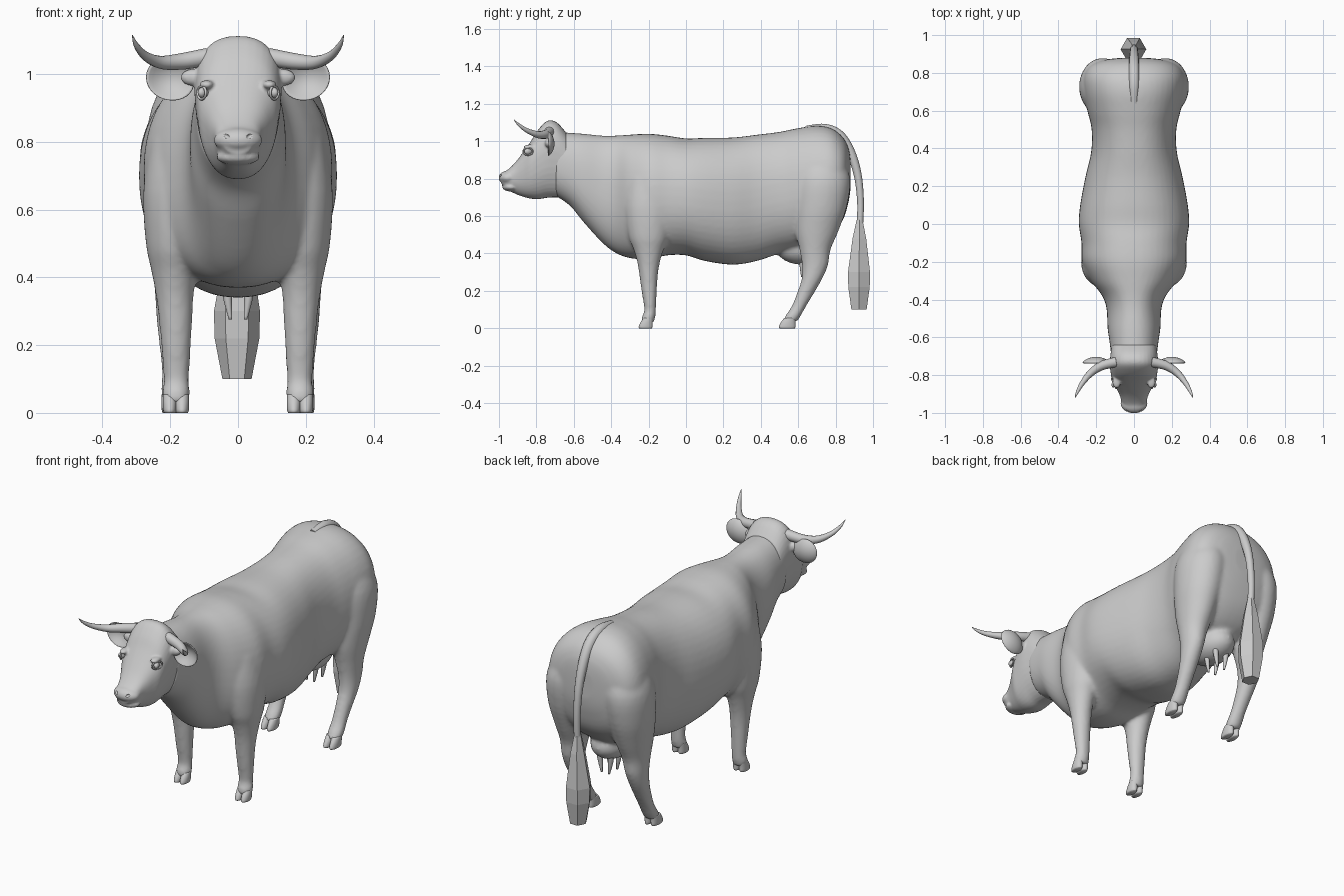
import bpy, bmesh, math
from mathutils import Matrix, Vector

cube = bpy.data.objects.get("Cube")
if cube:
    bpy.data.objects.remove(cube, do_unlink=True)

hide = bpy.data.materials.new("pale_grey")
hide.use_nodes = True
hide.diffuse_color = (0.6, 0.6, 0.6, 1)
hide.node_tree.nodes["Principled BSDF"].inputs["Base Color"].default_value = hide.diffuse_color


def resample(rows, steps):
    """Smooth curve through rows of numbers."""
    out = []
    for i in range(len(rows) - 1):
        a, b = rows[max(i - 1, 0)], rows[i]
        c, d = rows[i + 1], rows[min(i + 2, len(rows) - 1)]
        for k in range(steps):
            t = k / steps
            out.append([q + 0.5 * t * (r - p + t * (2 * p - 5 * q + 4 * r - s + t * (3 * (q - r) + s - p)))
                        for p, q, r, s in zip(a, b, c, d)])
    return out + [list(rows[-1])]


def loft(bm, rows, upright=False, power=2.0, egg=0.0, sides=32, steps=4, smooth=True):
    """Skin rings of (x, y, z, radius, radius); upright rings face along y."""
    rings = []
    for x, y, z, ra, rb in resample(rows, steps):
        ring = []
        for i in range(sides):
            a = math.tau * i / sides
            u = math.copysign(abs(math.cos(a)) ** (2 / power), math.cos(a))
            v = math.copysign(abs(math.sin(a)) ** (2 / power), math.sin(a))
            u *= 1 + egg * v
            ring.append(bm.verts.new((x + ra * u, y, z + rb * v) if upright
                                     else (x + ra * u, y + rb * v, z)))
        rings.append(ring)
    faces = [bm.faces.new(rings[0]), bm.faces.new(rings[-1])]
    for r, s in zip(rings, rings[1:]):
        for i in range(sides):
            j = (i + 1) % sides
            faces.append(bm.faces.new((r[i], r[j], s[j], s[i])))
    for f in faces:
        f.smooth = smooth
    bmesh.ops.recalc_face_normals(bm, faces=faces)


def ball(bm, centre, size, turn=0, axis='Y'):
    m = Matrix.Translation(centre) @ Matrix.Rotation(turn, 4, axis) @ Matrix.Diagonal((*size, 1))
    made = bmesh.ops.create_uvsphere(bm, u_segments=24, v_segments=16, radius=1, matrix=m)
    for v in made["verts"]:
        for f in v.link_faces:
            f.smooth = True
    return made["verts"]


def finish(name, bm):
    mesh = bpy.data.meshes.new(name)
    bm.to_mesh(mesh)
    bm.free()
    mesh.materials.append(hide)
    obj = bpy.data.objects.new(name, mesh)
    bpy.context.collection.objects.link(obj)
    return obj


def fuse(obj, voxel, rounds):
    """Blend overlapping volumes into one soft skin."""
    m = obj.modifiers.new("fuse", 'REMESH')
    m.mode, m.voxel_size, m.use_smooth_shade = 'VOXEL', voxel, True
    m = obj.modifiers.new("soften", 'SMOOTH')
    m.factor, m.iterations = 0.5, rounds


def tube(name, rows):
    """Tapered tube through rows of (x, y, z, radius)."""
    curve = bpy.data.curves.new(name, 'CURVE')
    curve.dimensions = '3D'
    curve.bevel_depth, curve.bevel_resolution, curve.use_fill_caps = 1, 4, True
    pts = resample(rows, 6)
    spline = curve.splines.new('POLY')
    spline.points.add(len(pts) - 1)
    for p, (x, y, z, r) in zip(spline.points, pts):
        p.co, p.radius = (x, y, z, 1), max(r, 0.001)
    spline.use_smooth = True
    curve.materials.append(hide)
    obj = bpy.data.objects.new(name, curve)
    bpy.context.collection.objects.link(obj)


def profile(rows):
    """Rows of (y, bottom, top, half width) to upright rings."""
    return [(0, y, (b + t) / 2, w, (t - b) / 2) for y, b, t, w in rows]


# Torso and neck
bm = bmesh.new()
loft(bm, profile([
    (-.70, .71, 1.05, .12), (-.62, .655, 1.045, .13), (-.55, .57, 1.04, .14),
    (-.45, .46, 1.03, .145), (-.38, .405, 1.03, .168), (-.3, .375, 1.035, .228),
    (-.2, .37, 1.04, .275), (-.1, .39, 1.03, .278), (0, .39, 1.015, .292),
    (.1, .36, 1.018, .285), (.25, .34, 1.02, .257), (.38, .36, 1.035, .227),
    (.5, .4, 1.05, .224), (.6, .42, 1.07, .247), (.7, .45, 1.083, .268),
    (.78, .5, 1.068, .268), (.84, .58, 1.02, .23), (.87, .68, .96, .15),
    (.88, .75, .9, .06)]), upright=True, power=2.25, sides=48)
# Legs flow out of the shoulder and thigh
for s in (1, -1):
    loft(bm, [(s * x, y, z, a, b) for x, y, z, a, b in [
        (.16, -.2, .8, .1, .12), (.18, -.2, .65, .1, .13), (.185, -.2, .5, .087, .11),
        (.188, -.2, .42, .068, .08), (.187, -.2, .35, .056, .06), (.184, -.2, .28, .05, .049),
        (.183, -.197, .2, .044, .041), (.182, -.192, .1, .038, .031),
        (.183, -.2, .06, .041, .036), (.183, -.205, .03, .036, .034)]])
    loft(bm, [(s * x, y, z, a, b) for x, y, z, a, b in [
        (.14, .72, .93, .09, .11), (.165, .73, .8, .12, .148), (.175, .72, .65, .112, .14),
        (.18, .7, .52, .088, .115), (.185, .69, .42, .067, .083), (.19, .69, .34, .054, .07),
        (.192, .675, .27, .048, .056), (.19, .645, .2, .042, .047), (.187, .605, .12, .038, .039),
        (.187, .575, .07, .041, .041), (.187, .555, .035, .036, .04)]])
# Udder
ball(bm, (0, .62, .43), (.1, .14, .09))
fuse(finish("body", bm), .011, 6)

# Teats
bm = bmesh.new()
for s in (1, -1):
    for y in (.62, .69):
        loft(bm, [(s * .035, y, .38, .016, .016), (s * .03, y, .33, .012, .012),
                  (s * .022, y, .275, .005, .005)], sides=12)
finish("teats", bm)

# Cloven hooves
bm = bmesh.new()
for s in (1, -1):
    for x, y, size in ((.183, -.205, 1), (.187, .552, 1.2)):
        for side in (-.018, .018):
            loft(bm, [(s * x + side, y + .004, .055, .02, .026 * size),
                      (s * x + side, y - .006, .03, .021, .033 * size),
                      (s * x + side, y - .011, .008, .02, .037 * size),
                      (s * x + side, y - .011, 0, .017, .034 * size)], sides=20)
finish("hooves", bm)

# Head
bm = bmesh.new()
loft(bm, profile([
    (-.985, .765, .83, .045), (-.95, .738, .85, .062), (-.91, .718, .89, .073),
    (-.87, .703, .943, .092), (-.83, .693, 1.0, .113), (-.79, .69, 1.062, .121),
    (-.74, .698, 1.11, .126), (-.69, .7, 1.1, .122), (-.64, .7, 1.045, .115)]),
    upright=True, power=2.4, egg=.14, sides=40)
ball(bm, (0, -.95, .805), (.072, .052, .038))
ball(bm, (0, -.935, .755), (.064, .047, .024))
for s in (1, -1):
    ball(bm, (s * .092, -.835, .968), (.022, .035, .014))
    ball(bm, (s * .13, -.735, .99), (.04, .02, .025))
head = finish("head", bm)
fuse(head, .006, 3)

# Nostril hollows
bm = bmesh.new()
for s in (1, -1):
    ball(bm, (s * .036, -1.0, .818), (.013, .016, .008), s * -.5)
cutter = finish("nostril_cutter", bm)
cutter.hide_render = True
cutter.hide_viewport = True
cut = head.modifiers.new("nostrils", 'BOOLEAN')
cut.operation, cut.object = 'DIFFERENCE', cutter

# Eyes, ears and horns
for s, side in ((1, "left"), (-1, "right")):
    bm = bmesh.new()
    ball(bm, (s * .102, -.843, .945), (.014, .024, .017), s * .5, 'Z')
    finish(side + "_eye", bm)
    rim = [(s * (.107 + .012 * math.cos(a)), -.845 + .026 * math.cos(a), .945 + .019 * math.sin(a), .004)
           for a in [math.tau * i / 12 for i in range(13)]]
    tube(side + "_eyelid", rim)

    bm = bmesh.new()
    for v in ball(bm, (s * .2, -.735, .987), (.072, .018, .064), s * -.25):
        d = Vector(((v.co.x - s * .2) / .072, (v.co.z - .987) / .064)).length
        if v.co.y < -.735:
            v.co.y += .03 * max(0, 1 - d * d)
        v.co.y += .014 * (1 - d * d)
        v.co.z -= .012 * max(0, 1 - abs(v.co.x) / .2)
    finish(side + "_ear", bm)

    tube(side + "_horn", [(s * x, y, z, r) for x, y, z, r in [
        (.09, -.73, 1.05, .027), (.17, -.75, 1.037, .024), (.23, -.79, 1.035, .019),
        (.275, -.845, 1.055, .013), (.3, -.89, 1.085, .008), (.312, -.92, 1.115, .001)]])

# Tail
tube("tail", [(0, .64, 1.06, .022), (0, .74, 1.065, .028), (0, .82, 1.03, .028),
              (0, .88, .94, .025), (0, .918, .82, .021), (0, .933, .68, .018), (0, .93, .55, .017)])

# Faceted tail tuft
bm = bmesh.new()
loft(bm, [(0, .928, .58, .018, .018), (0, .927, .48, .038, .042), (-.003, .925, .3, .068, .068),
          (-.003, .925, .22, .066, .066), (-.003, .925, .1, .043, .047)],
     sides=6, steps=1, smooth=False)
finish("tail_tuft", bm)
